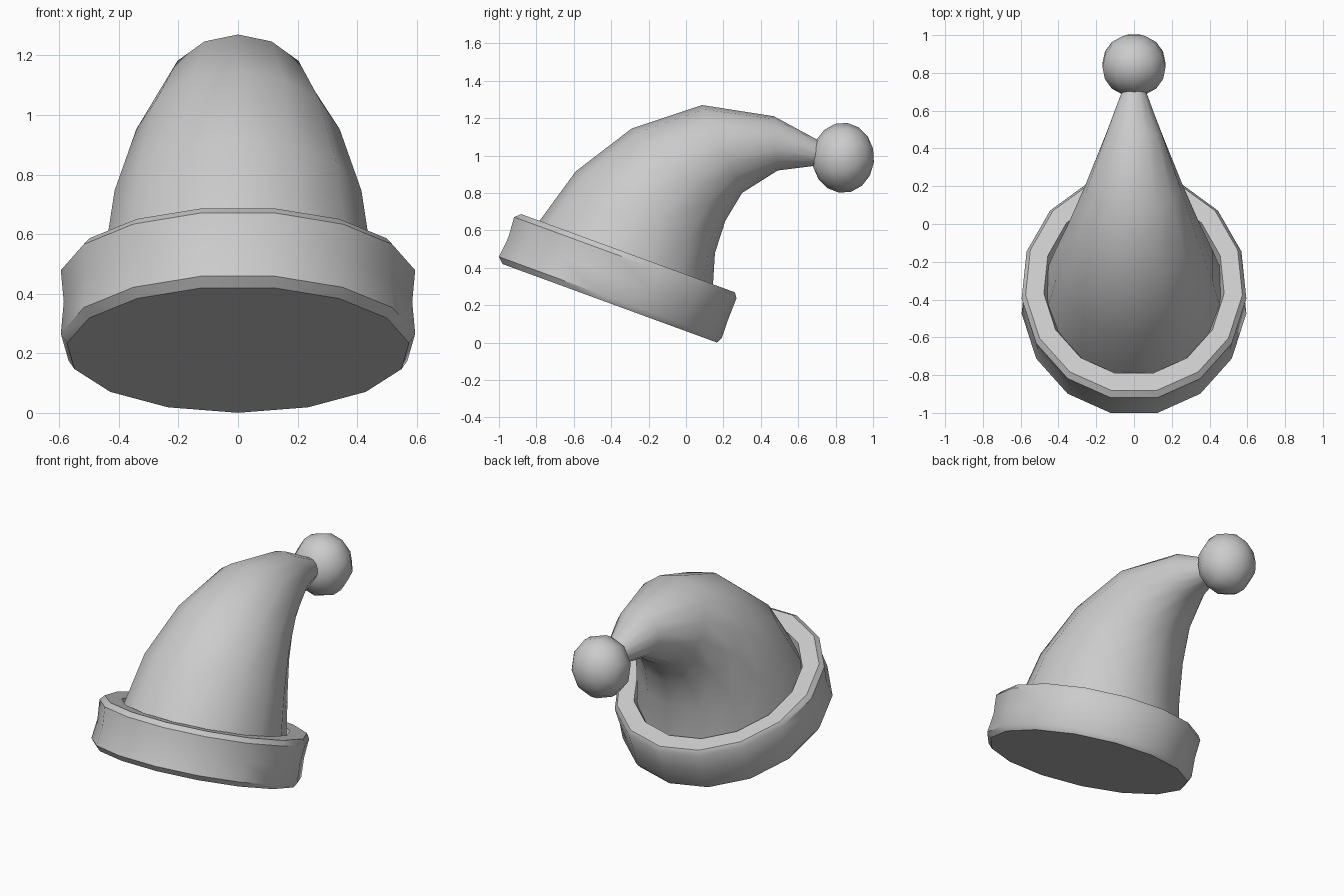
import bpy, bmesh, math
from mathutils import Vector, Matrix

if "Cube" in bpy.data.objects:
    bpy.data.objects.remove(bpy.data.objects["Cube"])


def finish(name, bm, angle):
    bmesh.ops.recalc_face_normals(bm, faces=bm.faces)
    mesh = bpy.data.meshes.new(name)
    bm.to_mesh(mesh)
    bm.free()
    ob = bpy.data.objects.new(name, mesh)
    bpy.context.collection.objects.link(ob)
    bpy.ops.object.select_all(action='DESELECT')
    ob.select_set(True)
    bpy.context.view_layer.objects.active = ob
    bpy.ops.object.shade_smooth_by_angle(angle=math.radians(angle))
    return ob


def loft(name, rings, sides, angle):
    """Each ring: centre, half axis in the YZ plane, half width in x."""
    bm = bmesh.new()
    loops = []
    for centre, axis, width in rings:
        loop = []
        for i in range(sides):
            t = 2 * math.pi * i / sides
            loop.append(bm.verts.new(centre + axis * math.cos(t)
                                     + Vector((width * math.sin(t), 0, 0))))
        loops.append(loop)
    for a, b in zip(loops, loops[1:]):
        for i in range(sides):
            j = (i + 1) % sides
            bm.faces.new((a[i], a[j], b[j], b[i]))
    bm.faces.new(loops[0])
    bm.faces.new(loops[-1])
    return finish(name, bm, angle)


# Brim: tilted thick band with rounded corners and a slightly sunken inner edge
tilt = math.radians(-20.1)
base = Vector((0, -0.4075, 0.21))
along = Vector((0, math.cos(tilt), math.sin(tilt)))
up = Vector((0, -math.sin(tilt), math.cos(tilt)))
# height, half length, half width, shift along the tilt
profile = [(0, 0.617, 0.577, -0.007),
           (0.03, 0.641, 0.598, -0.015),
           (0.145, 0.634, 0.588, -0.010),
           (0.257, 0.640, 0.598, -0.013),
           (0.285, 0.615, 0.577, -0.007),
           (0.283, 0.515, 0.480, -0.007),
           (0.20, 0.490, 0.455, -0.007)]
loft("brim", [(base + up * h + along * s, along * l, w)
              for h, l, w, s in profile], 15, 40)

# Curved cone: outer point, inner point (y, z) and half width of each section
sections = [((-0.82, 0.60), (0.14, 0.24), 0.47),
            ((-0.59, 0.915), (0.155, 0.48), 0.425),
            ((-0.29, 1.145), (0.21, 0.65), 0.35),
            ((0.085, 1.27), (0.30, 0.80), 0.26),
            ((0.47, 1.21), (0.49, 0.92), 0.15),
            ((0.71, 1.08), (0.69, 0.945), 0.065)]
rings = []
for (y1, z1), (y2, z2), w in sections:
    a, b = Vector((0, y1, z1)), Vector((0, y2, z2))
    rings.append(((a + b) / 2, (a - b) / 2, w))
loft("cone", rings, 14, 60)

# Ball at the tip
bm = bmesh.new()
bmesh.ops.create_uvsphere(
    bm, u_segments=10, v_segments=8, radius=1,
    matrix=Matrix.Translation((0, 0.84, 0.988))
    @ Matrix.Diagonal((0.175, 0.166, 0.188, 1))
    @ Matrix.Rotation(math.radians(105), 4, 'X'))
finish("tip_ball", bm, 60)
